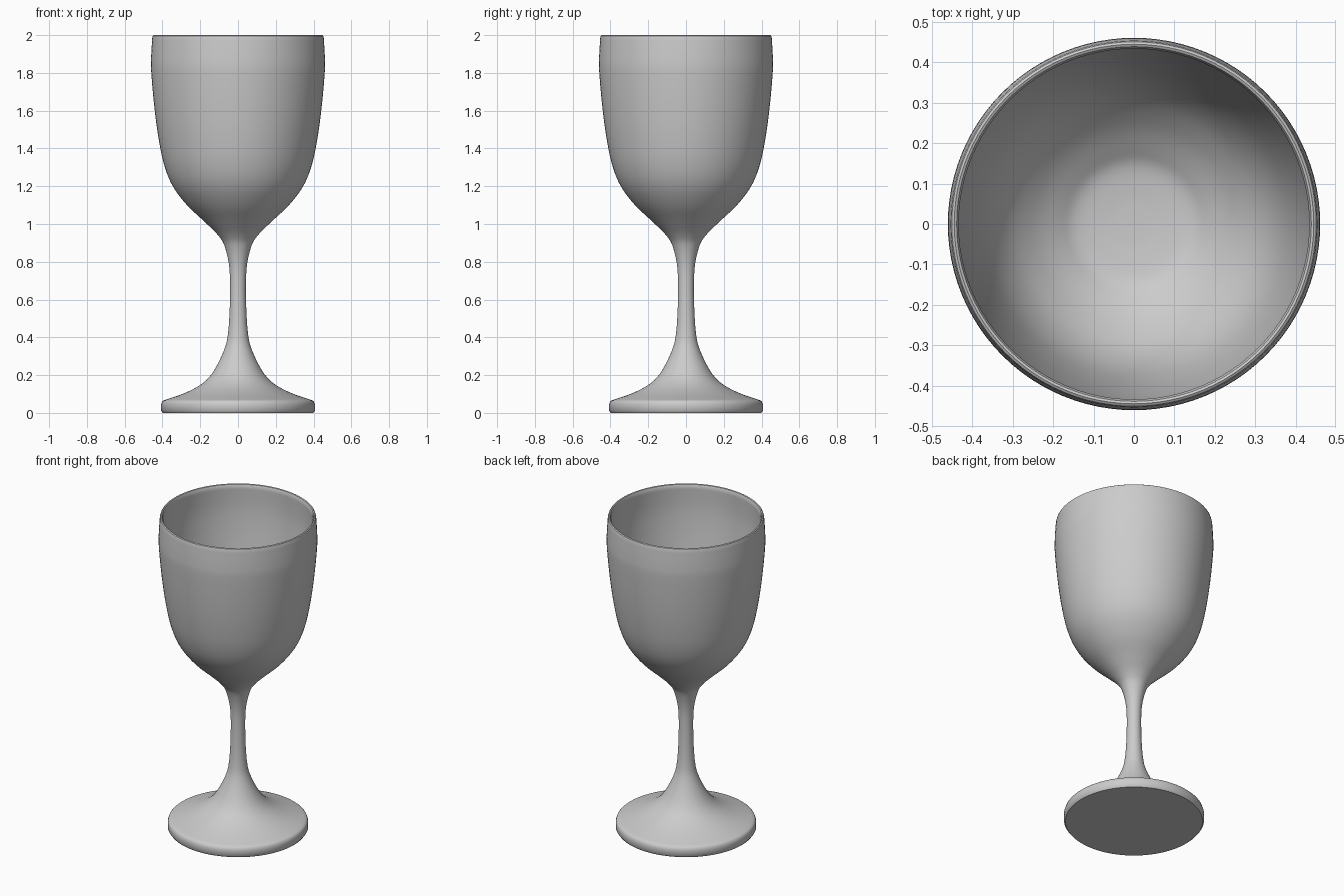
import bpy, bmesh, math

if "Cube" in bpy.data.objects:
    bpy.data.objects.remove(bpy.data.objects["Cube"])

SEGS = 96

def smooth_profile(pts, steps=5):
    """Catmull-Rom curve through (radius, z) points."""
    out = []
    for i in range(len(pts) - 1):
        p0, p1, p2 = pts[max(i - 1, 0)], pts[i], pts[i + 1]
        p3 = pts[min(i + 2, len(pts) - 1)]
        for k in range(steps):
            t = k / steps
            out.append(tuple(0.5 * (2 * b + (c - a) * t + (2 * a - 5 * b + 4 * c - d) * t * t
                                    + (3 * b - a - 3 * c + d) * t ** 3)
                             for a, b, c, d in zip(p0, p1, p2, p3)))
    out.append(pts[-1])
    return out

# foot edge
foot = [(0.398, 0.0), (0.407, 0.012), (0.407, 0.045), (0.402, 0.06)]
# foot top, stem and outside of bowl
outer = smooth_profile([(0.395, 0.066), (0.28, 0.106), (0.19, 0.155), (0.13, 0.22), (0.075, 0.33),
                        (0.053, 0.42), (0.043, 0.58), (0.045, 0.76), (0.07, 0.88), (0.105, 0.94),
                        (0.175, 1.01), (0.27, 1.1), (0.345, 1.2), (0.39, 1.31), (0.42, 1.45),
                        (0.443, 1.62), (0.459, 1.8), (0.46, 1.88), (0.454, 1.985)])
# rolled rim
rim = [(0.451, 1.996), (0.445, 2.0), (0.439, 1.997)]
# inside of bowl
inner = smooth_profile([(0.434, 1.985), (0.438, 1.86), (0.433, 1.75), (0.418, 1.6), (0.395, 1.44),
                        (0.362, 1.3), (0.315, 1.2), (0.25, 1.125), (0.185, 1.075), (0.14, 1.05),
                        (0.07, 1.04), (0.02, 1.038)])
profile = foot + outer + rim + inner

# revolve the profile and cap both ends
bm = bmesh.new()
rings = [[bm.verts.new((r * math.cos(2 * math.pi * i / SEGS), r * math.sin(2 * math.pi * i / SEGS), z))
          for i in range(SEGS)] for r, z in profile]
for a, b in zip(rings, rings[1:]):
    for i in range(SEGS):
        j = (i + 1) % SEGS
        bm.faces.new((a[i], a[j], b[j], b[i]))
bm.faces.new(list(reversed(rings[0])))
bm.faces.new(rings[-1])
bmesh.ops.recalc_face_normals(bm, faces=bm.faces)
mesh = bpy.data.meshes.new("goblet")
bm.to_mesh(mesh)
bm.free()
goblet = bpy.data.objects.new("goblet", mesh)
bpy.context.collection.objects.link(goblet)

mat = bpy.data.materials.new("light_grey")
mat.diffuse_color = (0.6, 0.6, 0.6, 1)
mat.use_nodes = True
mat.node_tree.nodes["Principled BSDF"].inputs["Base Color"].default_value = mat.diffuse_color
mesh.materials.append(mat)

bpy.context.view_layer.objects.active = goblet
goblet.select_set(True)
bpy.ops.object.shade_smooth_by_angle(angle=math.radians(40))
